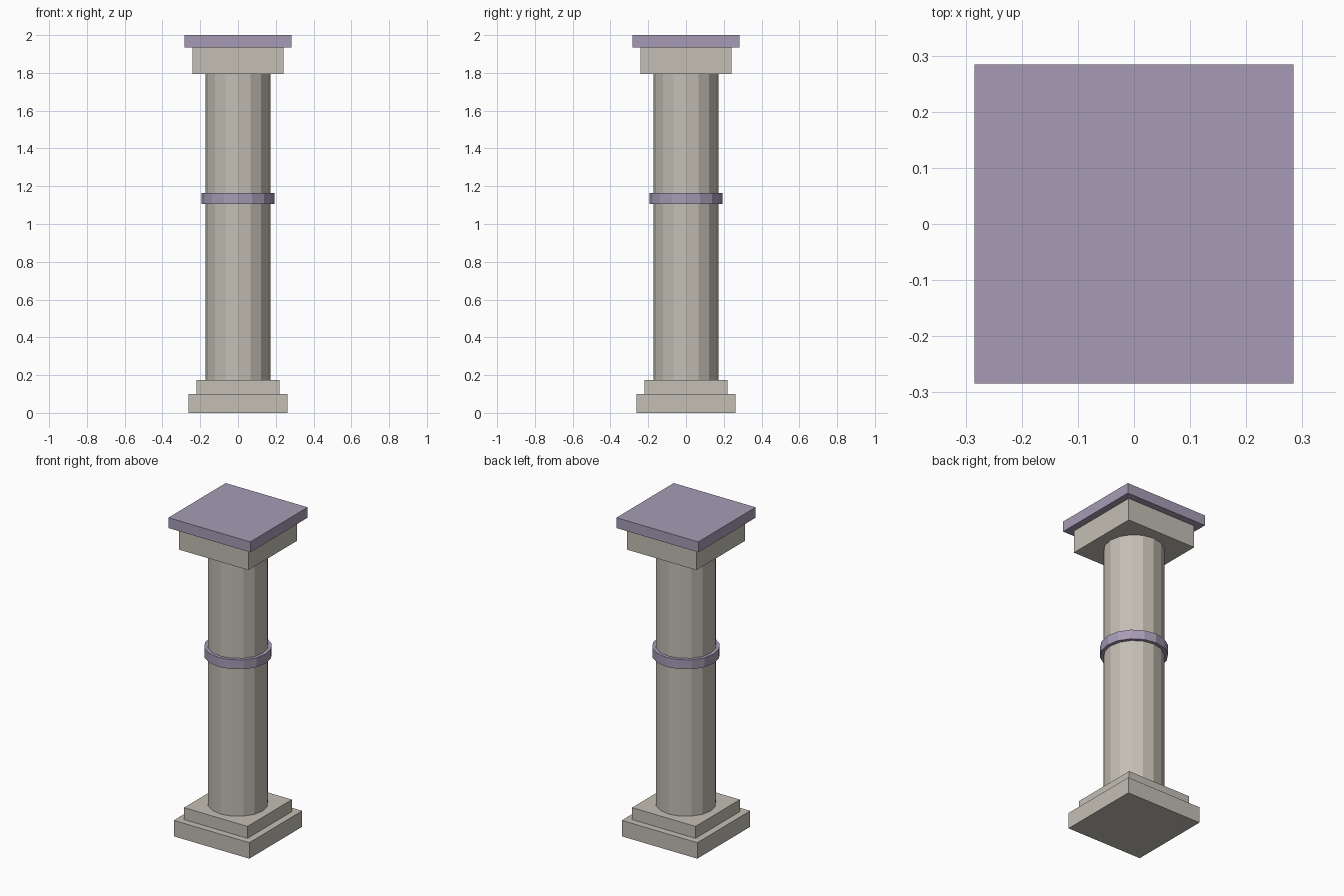
import bpy

if "Cube" in bpy.data.objects:
    bpy.data.objects.remove(bpy.data.objects["Cube"])


def material(name, rgb):
    mat = bpy.data.materials.new(name)
    mat.diffuse_color = (*rgb, 1.0)
    mat.use_nodes = True
    mat.node_tree.nodes["Principled BSDF"].inputs["Base Color"].default_value = mat.diffuse_color
    return mat


stone = material("stone", (0.55, 0.52, 0.46))
trim = material("violet_trim", (0.38, 0.33, 0.46))


def finish(name, mat):
    obj = bpy.context.object
    obj.name = name
    obj.data.name = name
    obj.data.materials.append(mat)
    return obj


def slab(name, half, z0, z1, mat):
    bpy.ops.mesh.primitive_cube_add(size=1, location=(0, 0, (z0 + z1) / 2))
    obj = finish(name, mat)
    obj.scale = (2 * half, 2 * half, z1 - z0)
    bpy.ops.object.transform_apply(location=False, rotation=False, scale=True)


def drum(name, radius, z0, z1, mat):
    bpy.ops.mesh.primitive_cylinder_add(
        vertices=16, radius=radius, depth=z1 - z0, location=(0, 0, (z0 + z1) / 2))
    finish(name, mat)


# Stepped square base
slab("plinth", 0.262, 0.0, 0.10, stone)
slab("base_step", 0.22, 0.10, 0.175, stone)

# Sixteen-sided shaft with a raised band
drum("shaft", 0.172, 0.175, 1.795, stone)
drum("shaft_band", 0.193, 1.106, 1.165, trim)

# Square capital and top slab
slab("capital", 0.241, 1.795, 1.935, stone)
slab("top_slab", 0.284, 1.935, 2.0, trim)
